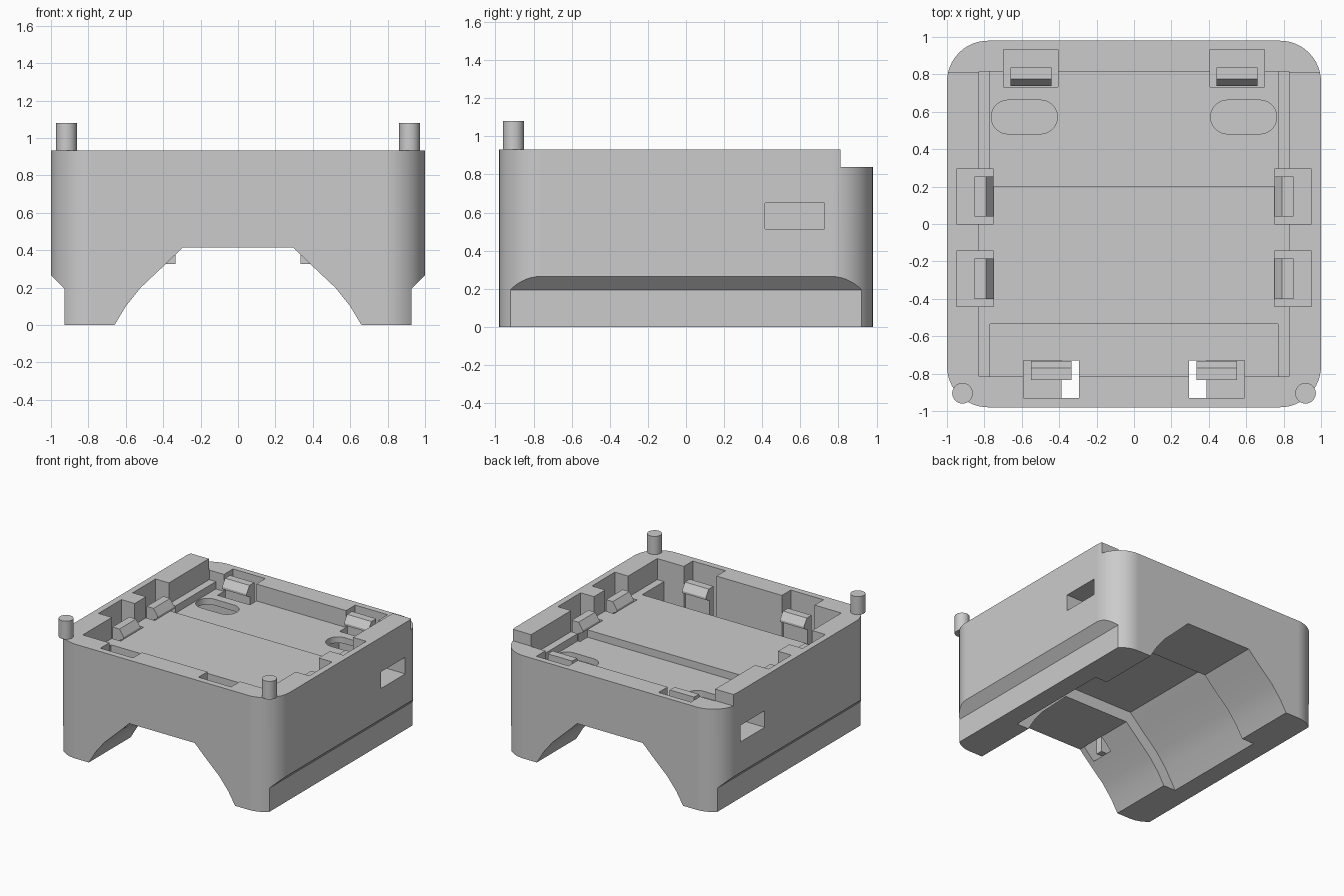
import bpy, bmesh, math
from mathutils import Vector

cube = bpy.data.objects.get("Cube")
if cube:
    bpy.data.objects.remove(cube, do_unlink=True)

grey = bpy.data.materials.new("plain_grey")
grey.use_nodes = True
grey.diffuse_color = (0.6, 0.6, 0.6, 1)
grey.node_tree.nodes["Principled BSDF"].inputs["Base Color"].default_value = grey.diffuse_color


def prism(name, points, place, lo, hi):
    """Extrude a 2D outline from lo to hi; place maps (u, v, depth) to a position."""
    bm = bmesh.new()
    face = bm.faces.new([bm.verts.new(place(u, v, lo)) for u, v in points])
    shift = Vector(place(0, 0, hi)) - Vector(place(0, 0, lo))
    out = bmesh.ops.extrude_face_region(bm, geom=[face], use_keep_orig=True)
    bmesh.ops.translate(bm, vec=shift, verts=[g for g in out["geom"] if isinstance(g, bmesh.types.BMVert)])
    bmesh.ops.recalc_face_normals(bm, faces=bm.faces)
    mesh = bpy.data.meshes.new(name)
    bm.to_mesh(mesh)
    bm.free()
    mesh.materials.append(grey)
    obj = bpy.data.objects.new(name, mesh)
    bpy.context.collection.objects.link(obj)
    return obj


def along_z(u, v, d):
    return (u, v, d)


def along_y(u, v, d):
    return (u, d, v)


def rounded(x0, x1, y0, y1, r, steps=12):
    pts = []
    corners = ((x1 - r, y1 - r), (x0 + r, y1 - r), (x0 + r, y0 + r), (x1 - r, y0 + r))
    for i, (cx, cy) in enumerate(corners):
        for k in range(steps + 1):
            a = math.pi / 2 * (i + k / steps)
            pts.append((cx + r * math.cos(a), cy + r * math.sin(a)))
    return pts


def box(x0, x1, y0, y1, z0, z1):
    return prism("cutter", [(x0, y0), (x1, y0), (x1, y1), (x0, y1)], along_z, z0, z1)


def arch(half):
    return half + [(-x, z) for x, z in reversed(half)]


def span(s, a, b):
    return (a, b) if s > 0 else (-b, -a)


TOP, OPEN, POCKET = 0.932, 1.2, 0.325
body = prism("body", rounded(-1, 1, -0.98, 0.98, 0.22), along_z, 0, TOP)

# Arched tunnel with a middle bay recessed by an even depth
rib = [(0.72, -0.1), (0.66, 0), (0.6, 0.1), (0.52, 0.2), (0.38, 0.332), (0.295, 0.415)]
bay = [(0.83, -0.1), (0.77, 0), (0.678, 0.154), (0.59, 0.264), (0.446, 0.4), (0.334, 0.51)]
cutters = [prism("cutter", arch(rib), along_y, -1.1, 1.1),
           prism("cutter", arch(bay), along_y, -0.44, 0.47)]

# Tray, lowered rear floor, front pit and rear rim step
cutters += [box(-0.83, 0.83, -0.815, 0.815, 0.76, OPEN),
            box(-0.77, 0.77, 0.2, 0.815, 0.70, OPEN),
            box(-0.77, 0.77, -0.815, -0.535, 0.515, OPEN),
            box(-1.1, 1.1, 0.81, 1.1, 0.838, OPEN)]

for s in (1, -1):
    # Undercut along each side
    undercut = [(0.928, -0.1), (0.928, 0.193), (1.1, 0.365), (1.1, -0.1)]
    cutters.append(prism("cutter", [(s * x, z) for x, z in undercut], along_y, -1.1, 1.1))
    # Clip pockets
    cutters += [box(*span(s, 0.295, 0.59), -0.93, -0.73, POCKET, OPEN),
                box(*span(s, 0.405, 0.697), 0.732, 0.932, POCKET, OPEN),
                box(*span(s, 0.75, 0.95), 0, 0.295, POCKET, OPEN),
                box(*span(s, 0.75, 0.95), -0.44, -0.145, POCKET, OPEN)]
    # Side window duct and the rounded slot opening into it
    cutters.append(box(*span(s, 0.405, 1.1), 0.414, 0.726, 0.515, 0.65))
    slot = rounded(*span(s, 0.41, 0.763), 0.482, 0.662, 0.0899)
    cutters.append(prism("cutter", slot, along_z, 0.58, OPEN))

for c in cutters:
    c.hide_render = True
    m = body.modifiers.new("cut", "BOOLEAN")
    m.operation, m.solver, m.object = "DIFFERENCE", "EXACT", c

# Bake the cuts and drop the cutters
graph = bpy.context.evaluated_depsgraph_get()
result = bpy.data.meshes.new_from_object(body.evaluated_get(graph))
body.modifiers.clear()
body.data = result
for c in cutters:
    bpy.data.objects.remove(c, do_unlink=True)

# Snap clips: hooked profile (inward distance, height) swept over the clip width
hook = [(0, POCKET), (0.055, POCKET), (0.055, 0.735), (0.1, 0.758),
        (0.1, 0.775), (0.062, 0.832), (0, 0.832)]
pins = []
for s, side in ((1, "left"), (-1, "right")):
    prism("front_clip_" + side, hook, lambda u, v, d: (s * d, u - 0.833, v), 0.335, 0.55)
    prism("rear_clip_" + side, hook, lambda u, v, d: (s * d, 0.838 - u, v), 0.44, 0.66)
    for where, y in (("rear", 0.04), ("front", -0.40)):
        prism(f"side_clip_{where}_{side}", hook,
              lambda u, v, d: (s * (0.852 - u), d, v), y, y + 0.215)
    # Locating pins on the front corners
    circle = rounded(s * 0.917 - 0.055, s * 0.917 + 0.055, -0.96, -0.85, 0.0549, 8)
    pins.append(prism("pin_" + side, circle, along_z, TOP, 1.08))

# Smooth the round corners, keep hard edges and flat faces
bpy.ops.object.select_all(action="DESELECT")
for obj in [body] + pins:
    obj.select_set(True)
bpy.context.view_layer.objects.active = body
bpy.ops.object.shade_smooth_by_angle(angle=math.radians(20))
for obj in [body] + pins:
    obj.modifiers.new("flat_faces", "WEIGHTED_NORMAL").keep_sharp = True
